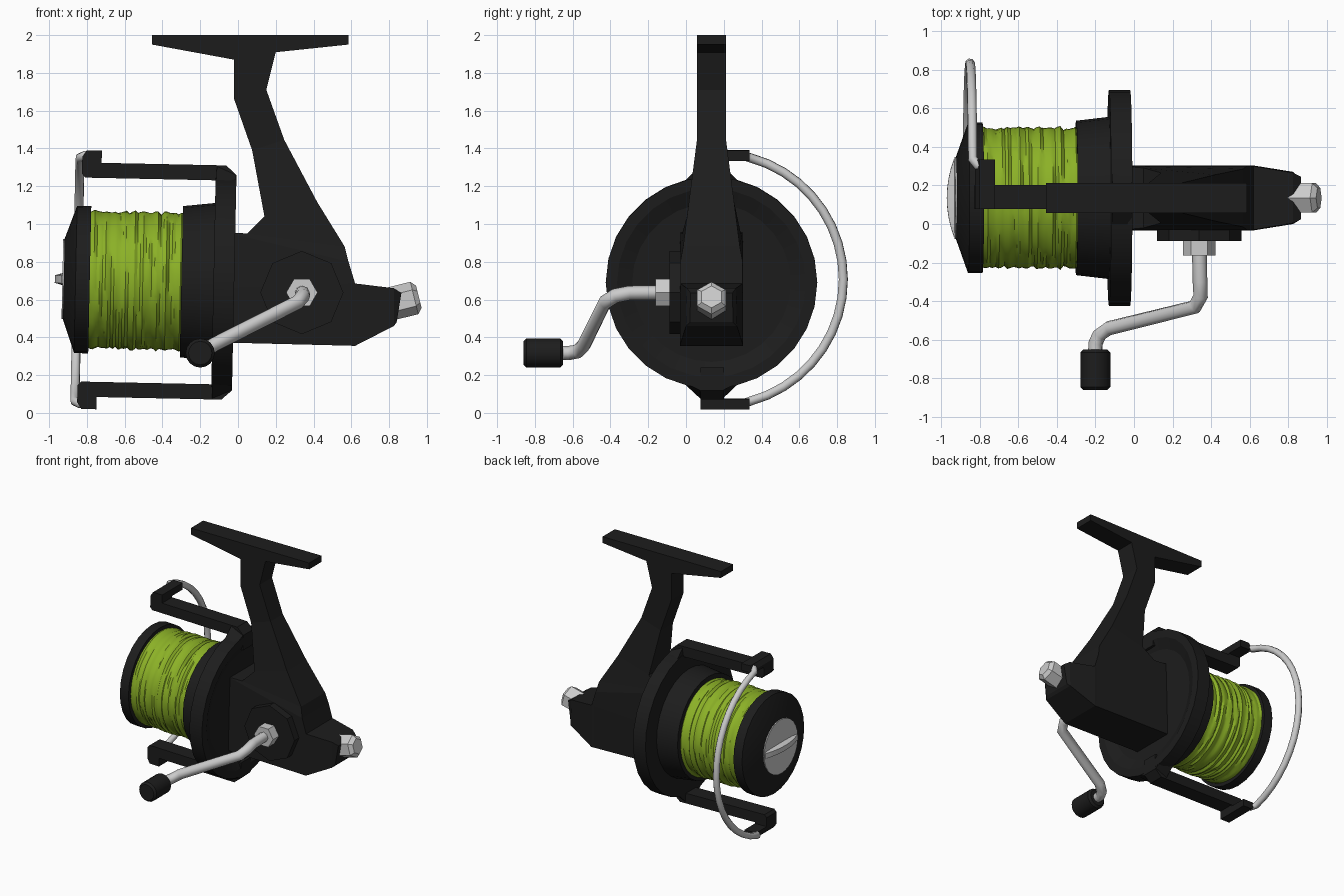
import bpy, bmesh, math, random
from mathutils import Matrix, Vector

if "Cube" in bpy.data.objects:
    bpy.data.objects.remove(bpy.data.objects["Cube"])

random.seed(4)
AX_Y = 0.135
# the reel axis is tilted slightly; rotor and spool parts are built around it
TILT = (Matrix.Translation((-0.07, AX_Y, 0.69)) @ Matrix.Rotation(math.radians(1.2), 4, 'Y')
        @ Matrix.Translation((0.07, 0, 0)))
BODY = Matrix.Translation((0, AX_Y, 0))


def material(name, col):
    m = bpy.data.materials.new(name)
    m.diffuse_color = col
    m.use_nodes = True
    m.node_tree.nodes["Principled BSDF"].inputs["Base Color"].default_value = m.diffuse_color
    return m


BLACK = material("black_plastic", (0.012, 0.012, 0.012, 1))
GREEN = material("green_line", (0.26, 0.44, 0.02, 1))


def place(name, data, mat, mtx):
    ob = bpy.data.objects.new(name, data)
    bpy.context.collection.objects.link(ob)
    ob.matrix_world = mtx
    if mat:
        data.materials.append(mat)
    return ob


def loft(name, rings, mat=None, mtx=Matrix(), smooth=0):
    """Skin a row of equal-sized vertex rings and cap both ends."""
    bm = bmesh.new()
    rows = [[bm.verts.new(p) for p in r] for r in rings]
    n = len(rows[0])
    for a, b in zip(rows, rows[1:]):
        for i in range(n):
            bm.faces.new((a[i], a[(i + 1) % n], b[(i + 1) % n], b[i]))
    bm.faces.new(rows[0])
    bm.faces.new(rows[-1])
    bmesh.ops.recalc_face_normals(bm, faces=bm.faces)
    me = bpy.data.meshes.new(name)
    bm.to_mesh(me)
    bm.free()
    if smooth:
        me.shade_smooth()
        me.set_sharp_from_angle(angle=math.radians(smooth))
    return place(name, me, mat, mtx)


def revolve(name, profile, n, mat=None, mtx=Matrix(), phase=0, smooth=0):
    """Turn (x, radius) points about the x axis."""
    ang = [phase + math.tau * i / n for i in range(n)]
    return loft(name, [[(x, r * math.cos(a), r * math.sin(a)) for a in ang] for x, r in profile],
                mat, mtx, smooth)


def prism(name, xz, y0, y1, mat=None, mtx=Matrix()):
    return loft(name, [[(x, y, z) for x, z in xz] for y in (y0, y1)], mat, mtx)


def tube(name, pts, radius, mtx=Matrix()):
    cu = bpy.data.curves.new(name, 'CURVE')
    cu.dimensions = '3D'
    cu.bevel_depth = radius
    cu.bevel_resolution = 2
    cu.use_fill_caps = True
    sp = cu.splines.new('POLY')
    sp.points.add(len(pts) - 1)
    for p, co in zip(sp.points, pts):
        p.co = (*co, 1)
    return place(name, cu, None, mtx)


def quad_loft(name, sections):
    """Sections: two (x, z) points and a half width in y at each."""
    rings = [[(a[0], -w, a[1]), (b[0], -v, b[1]), (b[0], v, b[1]), (a[0], w, a[1])]
             for a, b, w, v in sections]
    return loft(name, rings, BLACK, BODY)


# foot, stem and gear housing
prism("rod_foot", [(-0.455, 2), (0.585, 2), (0.585, 1.95), (0.205, 1.91), (-0.02, 1.87),
                   (-0.455, 1.95)], -0.077, 0.077, BLACK, BODY)
quad_loft("stem_and_housing", [
    ((-0.02, 1.90), (0.205, 1.93), 0.077, 0.077),
    ((-0.02, 1.66), (0.15, 1.71), 0.077, 0.077),
    ((0.075, 1.39), (0.245, 1.445), 0.077, 0.077),
    ((0.14, 1.04), (0.42, 1.115), 0.13, 0.12),
    ((0.05, 0.95), (0.565, 0.88), 0.155, 0.15),
    ((-0.06, 0.955), (0.585, 0.80), 0.165, 0.165),
    ((-0.06, 0.66), (0.62, 0.685), 0.168, 0.165),
    ((-0.06, 0.372), (0.62, 0.355), 0.168, 0.168)])
quad_loft("housing_tail", [
    ((0.60, 0.355), (0.60, 0.688), 0.168, 0.165),
    ((0.62, 0.355), (0.62, 0.685), 0.168, 0.165),
    ((0.825, 0.46), (0.825, 0.66), 0.135, 0.13),
    ((0.84, 0.48), (0.865, 0.635), 0.115, 0.11)])
revolve("drag_knob", [(-0.08, 0.088), (0.055, 0.088), (0.08, 0.06)], 6, None,
        Matrix.Translation((0.88, AX_Y, 0.595)) @ Matrix.Rotation(math.radians(-14), 4, 'Y'),
        math.pi / 2)

# rotor with recessed back
revolve("rotor", [(-0.30, 0.2), (-0.30, 0.40), (-0.13, 0.42), (-0.13, 0.56), (-0.02, 0.56),
                  (-0.02, 0.50), (-0.055, 0.42), (-0.055, 0.2)], 28, BLACK, TILT, smooth=20)

# bail arms, mirrored above and below the axis
for s, side in ((1, "upper"), (-1, "lower")):
    m = TILT @ Matrix.Diagonal((1, 1, s, 1))

    def flip(pts):
        return [(x, s * z) for x, z in pts]
    prism(side + "_bail_arm", flip([
        (-0.02, 0.45), (-0.02, 0.57), (-0.075, 0.62), (-0.735, 0.62), (-0.735, 0.685),
        (-0.815, 0.685), (-0.838, 0.65), (-0.838, 0.56), (-0.82, 0.54), (-0.12, 0.54),
        (-0.12, 0.45)]), -0.057, 0.067, BLACK, TILT)
    prism(side + "_bail_tab", flip([(-0.735, 0.63), (-0.735, 0.685), (-0.815, 0.685),
                                    (-0.838, 0.65), (-0.838, 0.63)]), 0.06, 0.2, BLACK, TILT)
    loft(side + "_arm_root", [[(x, -w, s * r), (x, w, s * r), (x, v, s * q), (x, -v, s * q)]
                              for x, w, r, v, q in ((-0.125, 0.16, 0.52, 0.06, 0.615),
                                                    (-0.022, 0.16, 0.52, 0.06, 0.57))],
         BLACK, TILT)

# bail wire
arc = [(-0.85, 0.03 + 0.668 * math.cos(a), 0.668 * math.sin(a))
       for a in (math.radians(75 - 150 * i / 18) for i in range(19))]
tube("bail_wire", [(-0.78, 0.16, 0.655), (-0.825, 0.17, 0.656)] + arc
     + [(-0.825, 0.17, -0.656), (-0.78, 0.16, -0.655)], 0.025, TILT)

# wound line: strands with random steps in height
SEG, ROWS = 56, 34
rings = []
for j in range(ROWS):
    base = 0.361 + random.uniform(-0.006, 0.008)
    x, ring, step, left = -0.795 + 0.505 * j / (ROWS - 1), [], 0, 0
    for i in range(SEG):
        if left == 0:
            step, left = random.uniform(-0.006, 0.006), random.randint(3, 12)
        left -= 1
        a = math.tau * i / SEG
        ring.append((x, (base + step) * math.cos(a), (base + step) * math.sin(a)))
    rings.append(ring)
loft("wound_line", rings, GREEN, TILT, smooth=30)

# spool lip and cap
revolve("spool_lip", [(-0.785, 0.3), (-0.785, 0.39), (-0.86, 0.39), (-0.922, 0.215)],
        28, BLACK, TILT, smooth=20)
revolve("spool_cap", [(-0.90, 0.212), (-0.93, 0.212)], 28, None, TILT)
ys = [-0.2 + 0.05 * i for i in range(9)]
loft("cap_ridge", [[(-0.92, y, -0.035), (-0.93 - 0.04 * (1 - (y / 0.21) ** 2), y, -0.02),
                    (-0.93 - 0.04 * (1 - (y / 0.21) ** 2), y, 0.02), (-0.92, y, 0.035)]
                   for y in ys], None, TILT)


# crank: boss, nut, bent arm and grip, turned about the y axis
def crank_frame(x, z):
    return Matrix.Translation((x, 0, z)) @ Matrix.Rotation(-math.pi / 2, 4, 'Z')


revolve("crank_boss", [(0.0, 0.22), (0.088, 0.22)], 8, BLACK, crank_frame(0.338, 0.637))
revolve("crank_nut", [(0.07, 0.083), (0.162, 0.083)], 6, None, crank_frame(0.338, 0.637))
tube("crank_arm", [(0.338, -0.12, 0.637), (0.342, -0.30, 0.635), (0.345, -0.375, 0.62),
                   (0.315, -0.43, 0.585), (-0.13, -0.54, 0.36), (-0.18, -0.575, 0.325),
                   (-0.2, -0.62, 0.317), (-0.2, -0.68, 0.317)], 0.038)
revolve("crank_grip", [(0.65, 0.062), (0.665, 0.077), (0.845, 0.077), (0.86, 0.062)], 16, BLACK,
        crank_frame(-0.2, 0.317), smooth=30)
